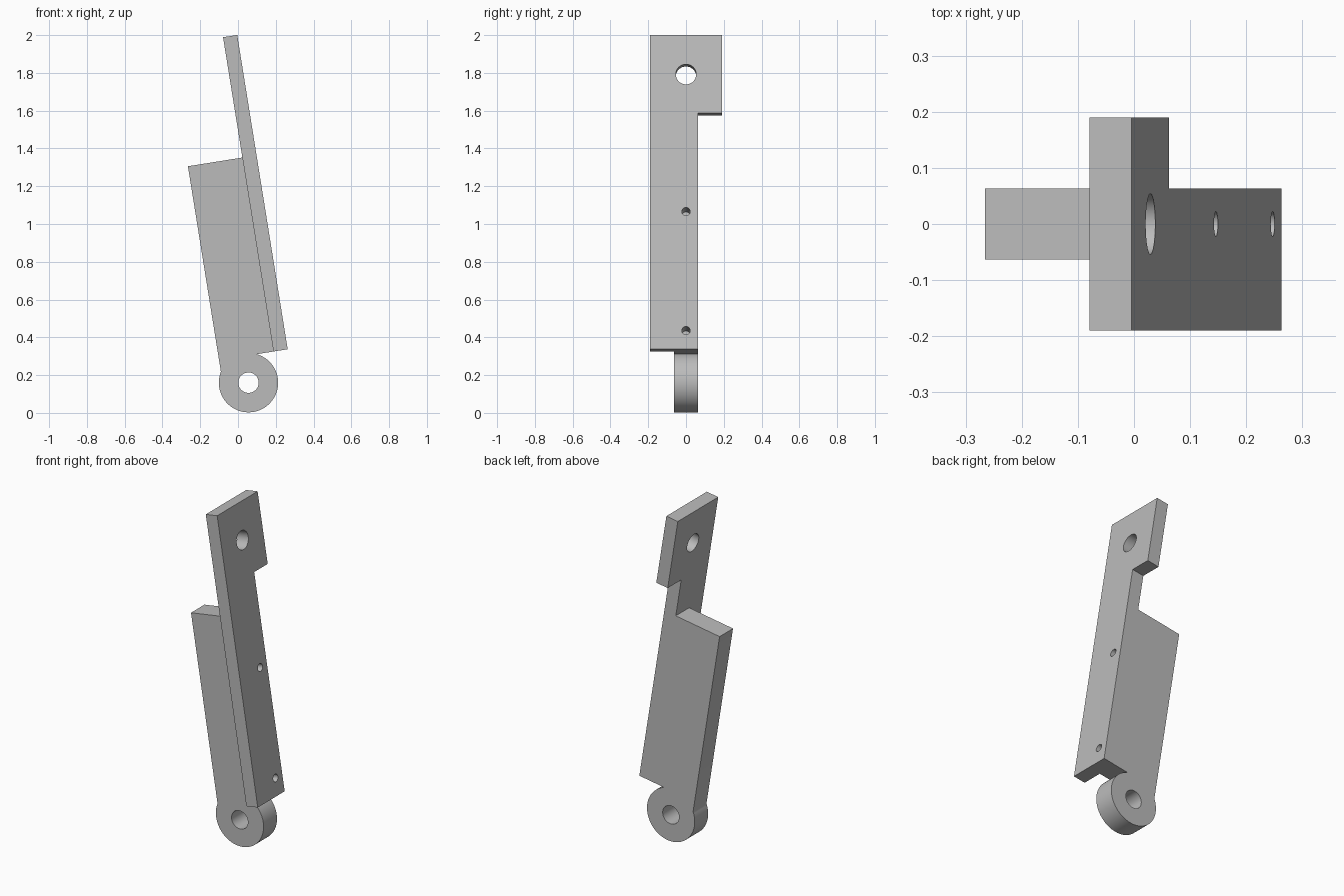
import bpy, bmesh
from math import sin, cos, atan2, pi, radians
from mathutils import Matrix, Vector

cube = bpy.data.objects.get("Cube")
if cube:
    bpy.data.objects.remove(cube, do_unlink=True)

grey = bpy.data.materials.new("plain grey")
grey.use_nodes = True
colour = (0.5, 0.5, 0.5, 1)
grey.diffuse_color = colour
grey.node_tree.nodes["Principled BSDF"].inputs["Base Color"].default_value = colour

# The arm leans: local x is across the plate, local z runs along it
LEAN = Matrix.Translation((0.188, 0, 0.325)) @ Matrix.Rotation(radians(-9.12), 4, 'Y')
THICK, HALF = 0.076, 0.063


def prism(name, outline, push):
    """Extrude a flat outline and lean it into place."""
    bm = bmesh.new()
    face = bm.faces.new([bm.verts.new(p) for p in outline])
    ext = bmesh.ops.extrude_face_region(bm, geom=[face])
    moved = [g for g in ext["geom"] if isinstance(g, bmesh.types.BMVert)]
    bmesh.ops.translate(bm, vec=Vector(push), verts=moved)
    bmesh.ops.recalc_face_normals(bm, faces=bm.faces)
    bm.transform(LEAN)
    mesh = bpy.data.meshes.new(name)
    bm.to_mesh(mesh)
    bm.free()
    mesh.materials.append(grey)
    obj = bpy.data.objects.new(name, mesh)
    bpy.context.collection.objects.link(obj)
    return obj


def circle(radius, n):
    return [(radius * cos(2 * pi * i / n), radius * sin(2 * pi * i / n)) for i in range(n)]


def bore(x0, x1, z, radius):
    """Cutter running straight through the plate's face."""
    return prism("bore_cutter", [(x0, a, z + b) for a, b in circle(radius, 48)], (x1 - x0, 0, 0))


def cut(obj, cutters):
    for c in cutters:
        c.hide_render = True
        mod = obj.modifiers.new("hole", 'BOOLEAN')
        mod.operation, mod.solver, mod.object = 'DIFFERENCE', 'EXACT', c
    deps = bpy.context.evaluated_depsgraph_get()
    mesh = bpy.data.meshes.new_from_object(obj.evaluated_get(deps))
    obj.modifiers.clear()
    obj.data = mesh


# Mounting plate with a wide tab at its top
LENGTH, TAB, WIDE = 1.685, 1.266, 0.19
plate = prism("mounting_plate", [(0, y, z) for y, z in (
    (-WIDE, 0), (HALF, 0), (HALF, TAB), (WIDE, TAB), (WIDE, LENGTH), (-WIDE, LENGTH))],
    (THICK, 0, 0))

# Web and pivot eye in one outline
EX, EZ, ER = -0.157, -0.142, 0.157
BACK, TOP = -0.292, 1.04
dx, dz = BACK - EX, -EZ
start = atan2((ER**2 - dx**2) ** 0.5, dx)
end = 2 * pi + atan2(dz, (ER**2 - dz**2) ** 0.5)
steps = 64
arc = [start + (end - start) * i / steps for i in range(steps + 1)]
outline = [(0, TOP), (BACK, TOP)]
outline += [(EX + ER * cos(a), EZ + ER * sin(a)) for a in arc] + [(0, 0)]
web = prism("web_and_pivot_eye", [(x, -HALF, z) for x, z in outline], (0, 2 * HALF, 0))

# Holes: tab hole, two blind screw holes, pivot hole
tab_hole = bore(-0.1, 0.2, 1.474, 0.054)
screws = [bore(-THICK, 0.2, z, 0.022) for z in (0.1, 0.738)]
pivot = prism("pivot_cutter", [(EX + a, -0.2, EZ + b) for a, b in circle(0.054, 48)], (0, 0.4, 0))
cut(plate, [tab_hole] + screws)
cut(web, [pivot] + screws)
for c in [tab_hole, pivot] + screws:
    bpy.data.objects.remove(c, do_unlink=True)

# Smooth the round walls, keep edges crisp
bpy.ops.object.select_all(action='DESELECT')
for obj in (plate, web):
    obj.select_set(True)
bpy.context.view_layer.objects.active = plate
bpy.ops.object.shade_smooth_by_angle(angle=radians(30))
